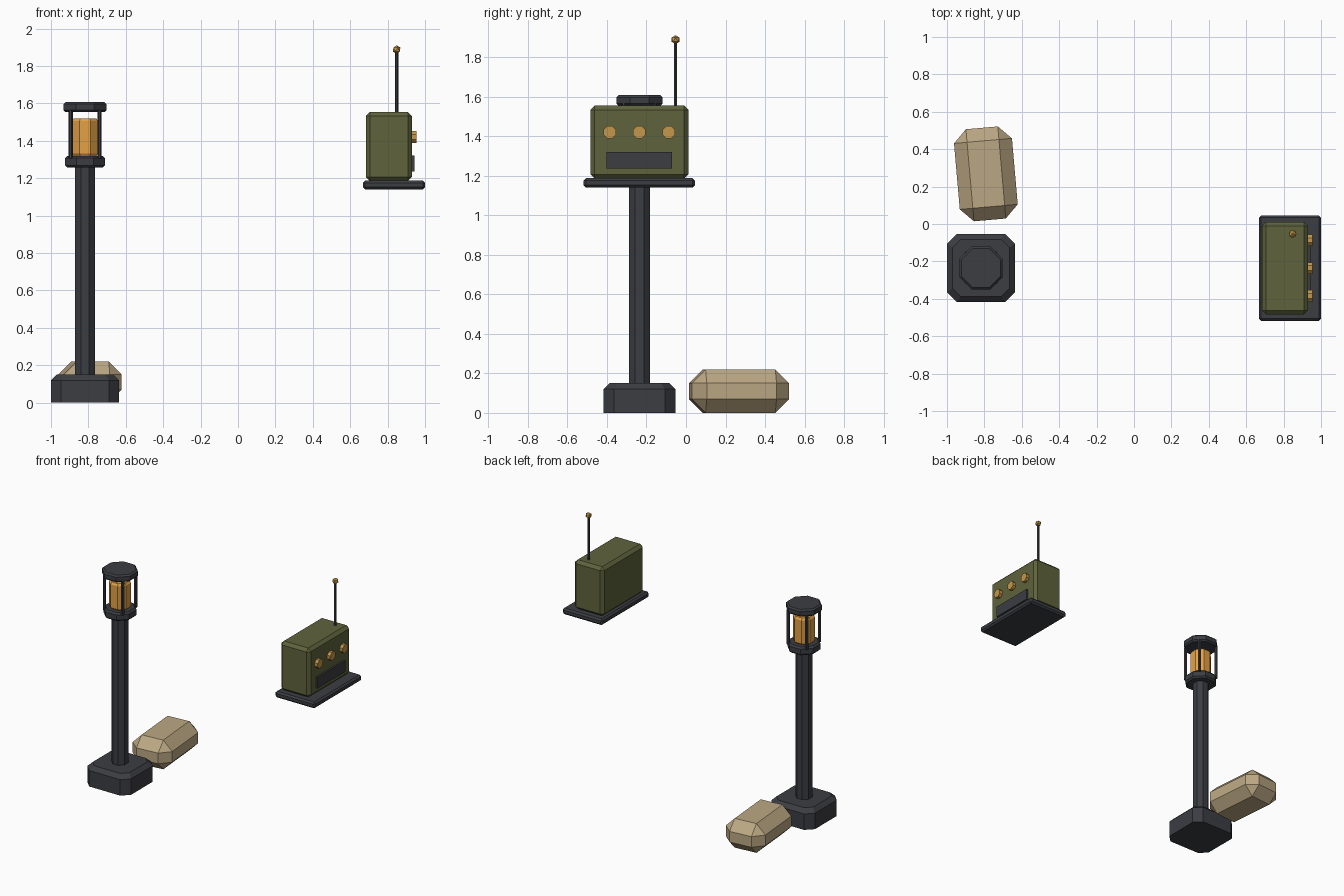
import bpy, bmesh, math
from mathutils import Matrix, Vector

if "Cube" in bpy.data.objects:
    bpy.data.objects.remove(bpy.data.objects["Cube"])


def material(name, rgb):
    m = bpy.data.materials.new(name)
    m.diffuse_color = (*rgb, 1)
    m.use_nodes = True
    m.node_tree.nodes["Principled BSDF"].inputs["Base Color"].default_value = m.diffuse_color
    return m


DARK = material("dark_iron", (0.045, 0.047, 0.055))
AMBER = material("amber_glass", (0.78, 0.36, 0.06))
BRASS = material("brass", (0.55, 0.31, 0.07))
GREEN = material("olive_paint", (0.115, 0.125, 0.045))
TAN = material("canvas", (0.50, 0.39, 0.23))


def finish(name, bm, mat, loc=(0, 0, 0), rot_z=0):
    bmesh.ops.recalc_face_normals(bm, faces=bm.faces)
    me = bpy.data.meshes.new(name)
    bm.to_mesh(me)
    bm.free()
    me.materials.append(mat)
    ob = bpy.data.objects.new(name, me)
    ob.location = loc
    ob.rotation_euler.z = rot_z
    bpy.context.collection.objects.link(ob)
    return ob


def box(name, size, loc, mat, bevel=0, rot_z=0):
    bm = bmesh.new()
    bmesh.ops.create_cube(bm, size=1)
    bmesh.ops.scale(bm, vec=size, verts=bm.verts)
    if bevel:
        bmesh.ops.bevel(bm, geom=bm.edges[:], offset=bevel, segments=1,
                        affect='EDGES', profile=0.5)
    return finish(name, bm, mat, loc, rot_z)


def stack(name, cut, layers, loc, mat):
    """Eight-sided solid: square with corners cut, as (z, half width) layers."""
    bm = bmesh.new()
    rings = []
    for z, h in layers:
        c = h * (1 - cut)
        pts = [(h, -c), (h, c), (c, h), (-c, h), (-h, c), (-h, -c), (-c, -h), (c, -h)]
        rings.append([bm.verts.new((x, y, z)) for x, y in pts])
    for a, b in zip(rings, rings[1:]):
        for i in range(8):
            j = (i + 1) % 8
            bm.faces.new((a[i], a[j], b[j], b[i]))
    bm.faces.new(rings[0][::-1])
    bm.faces.new(rings[-1])
    return finish(name, bm, mat, loc)


def rod(name, radius, length, loc, mat, sides=8, axis='Z'):
    bm = bmesh.new()
    turn = Matrix.Rotation(math.pi / 2, 4, 'Y') if axis == 'X' else Matrix()
    bmesh.ops.create_cone(bm, cap_ends=True, segments=sides, radius1=radius,
                          radius2=radius, depth=length,
                          matrix=turn @ Matrix.Rotation(math.pi / sides, 4, 'Z'))
    return finish(name, bm, mat, loc)


# Lamp post
LX, LY = -0.818, -0.235
OCT = 1 - math.tan(math.pi / 8)
lamp = (LX, LY, 0)
stack("lamp_base", 0.29, [(0, 0.182), (0.12, 0.182), (0.15, 0.152)], lamp, DARK)
stack("lamp_post", OCT, [(0.14, 0.054), (1.27, 0.054)], lamp, DARK)
stack("lamp_collar", OCT, [(1.257, 0.095), (1.269, 0.107), (1.308, 0.107),
                           (1.32, 0.095)], lamp, DARK)
stack("lamp_glass", OCT, [(1.318, 0.06), (1.333, 0.07), (1.505, 0.07),
                          (1.52, 0.06)], lamp, AMBER)
stack("lamp_cap", OCT, [(1.553, 0.105), (1.564, 0.116), (1.596, 0.116),
                        (1.607, 0.105)], lamp, DARK)
for sx in (-1, 1):
    for sy in (-1, 1):
        rod("lamp_cage_bar", 0.0115, 0.26,
            (LX + sx * 0.077, LY + sy * 0.077, 1.435), DARK, 6)

# Sandbag beside the lamp
box("sandbag", (0.311, 0.494, 0.22), (-0.792, 0.268, 0.11), TAN, 0.07, math.radians(5))

# Radio on its shelf
RY = -0.236
box("radio_shelf", (0.332, 0.564, 0.047), (0.834, RY, 1.1635), DARK, 0.012)
box("radio_body", (0.246, 0.496, 0.37), (0.807, RY, 1.37), GREEN, 0.022)
box("radio_speaker_panel", (0.03, 0.33, 0.083), (0.928, RY, 1.279), DARK)
for i in (-1, 0, 1):
    rod("radio_knob", 0.034, 0.04, (0.935, RY + i * 0.149, 1.42), BRASS, 8, 'X')

# Aerial
rod("aerial", 0.009, 0.36, (0.848, -0.053, 1.71), DARK, 6)
bm = bmesh.new()
bmesh.ops.create_icosphere(bm, subdivisions=1, radius=0.023)
finish("aerial_tip", bm, BRASS, (0.848, -0.053, 1.888))
